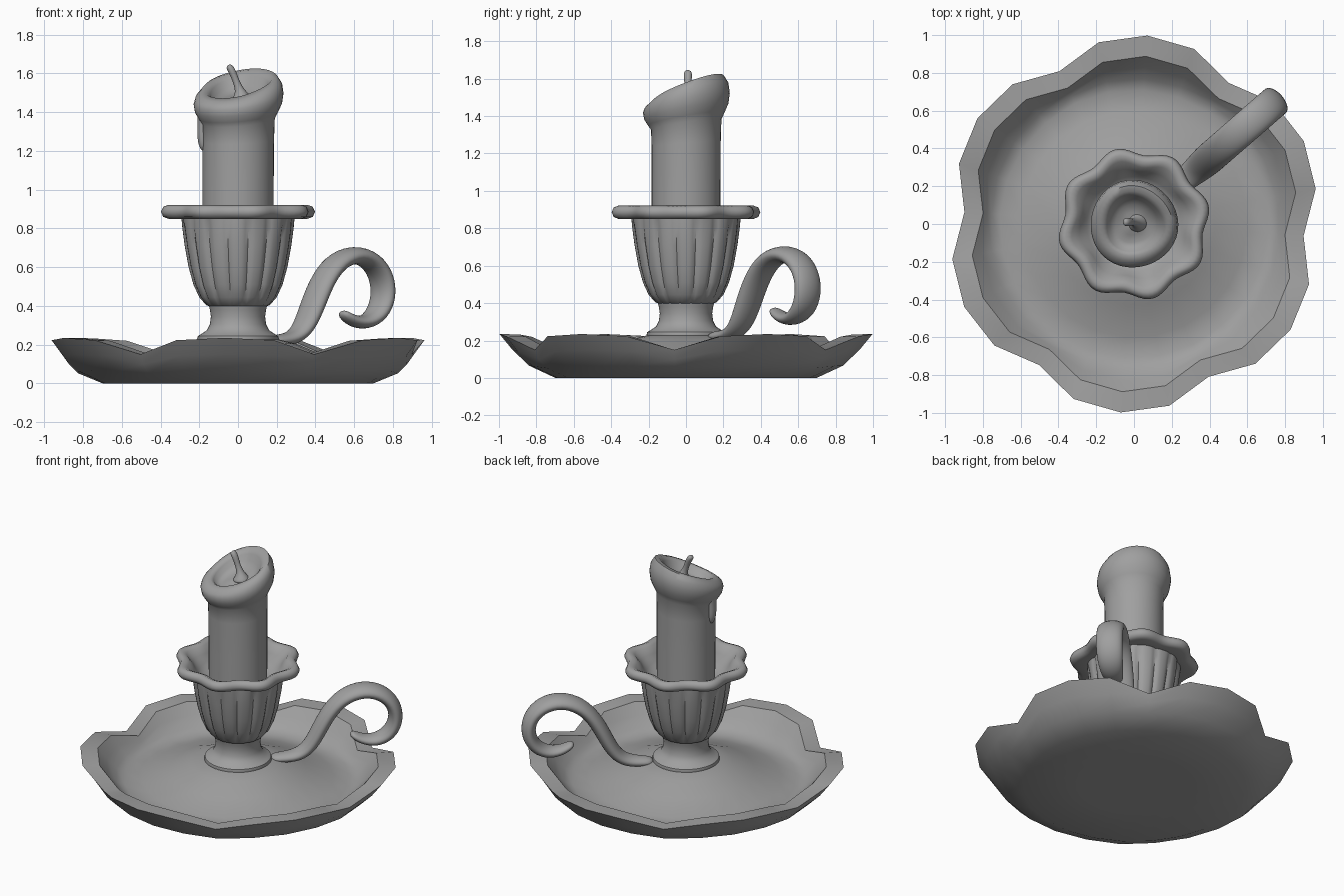
import bpy, bmesh, math
from mathutils import Vector

if "Cube" in bpy.data.objects:
    bpy.data.objects.remove(bpy.data.objects["Cube"], do_unlink=True)

grey = bpy.data.materials.new("plain_grey")
grey.use_nodes = True
GREY = (0.35, 0.35, 0.35, 1)
grey.diffuse_color = GREY
grey.node_tree.nodes["Principled BSDF"].inputs["Base Color"].default_value = GREY


def finish(name, bm, subdivide=0, angle=40):
    bmesh.ops.recalc_face_normals(bm, faces=bm.faces)
    mesh = bpy.data.meshes.new(name)
    bm.to_mesh(mesh)
    bm.free()
    mesh.materials.append(grey)
    obj = bpy.data.objects.new(name, mesh)
    bpy.context.collection.objects.link(obj)
    bpy.ops.object.select_all(action='DESELECT')
    obj.select_set(True)
    bpy.context.view_layer.objects.active = obj
    bpy.ops.object.shade_smooth_by_angle(angle=math.radians(angle))
    if subdivide:
        mod = obj.modifiers.new("Smooth", 'SUBSURF')
        mod.levels = mod.render_levels = subdivide
    return obj


def skin(bm, rings):
    """Bridge rings of points with quads and cap both ends."""
    loops = [[bm.verts.new(p) for p in ring] for ring in rings]
    n = len(loops[0])
    for a, b in zip(loops, loops[1:]):
        for i in range(n):
            j = (i + 1) % n
            bm.faces.new((a[i], a[j], b[j], b[i]))
    bm.faces.new(loops[0][::-1])
    bm.faces.new(loops[-1])


def lathe(name, profile, segments, shape, phase=0.0, **kw):
    """Turn a profile; shape(row, angle, index) returns radius and height."""
    rings = []
    for row in profile:
        ring = []
        for i in range(segments):
            a = phase + math.tau * i / segments
            r, z = shape(row, a, i)
            ring.append((r * math.cos(a), r * math.sin(a), z))
        rings.append(ring)
    bm = bmesh.new()
    skin(bm, rings)
    return finish(name, bm, **kw)


def sweep(name, path, sizes, side, sides=8, **kw):
    """Sweep an ellipse (thickness, width) along a path in a vertical plane."""
    path = [Vector(p) for p in path]
    rings = []
    for i, p in enumerate(path):
        t = (path[min(i + 1, len(path) - 1)] - path[max(i - 1, 0)]).normalized()
        normal = side.cross(t)
        thick, wide = sizes[i]
        rings.append([p + normal * thick * math.cos(k * math.tau / sides)
                      + side * wide * math.sin(k * math.tau / sides)
                      for k in range(sides)])
    bm = bmesh.new()
    skin(bm, rings)
    return finish(name, bm, **kw)


# Tray: six shallow notches in the rim; rows are radius, height, notch weight
NOTCH = [(0.9, -0.085), (0.98, -0.012), (1.0, 0.0), (0.98, -0.012)]


def tray_shape(row, a, i):
    r, z, w = row
    scale, drop = NOTCH[i % 4]
    return r * (1 + (scale - 1) * w), z + drop * w


lathe("tray", [
    (0.35, 0, 0), (0.70, 0, 0), (0.84, 0.065, 0.15), (0.93, 0.15, 0.6),
    (1.0, 0.235, 1), (0.89, 0.232, 1), (0.83, 0.165, 0.6), (0.77, 0.105, 0.2),
    (0.71, 0.075, 0), (0.60, 0.09, 0), (0.43, 0.15, 0), (0.30, 0.205, 0),
    (0.20, 0.23, 0), (0.1, 0.235, 0)], 24, tray_shape, math.radians(-4), angle=38)

# Foot and neck under the cup
lathe("foot", [
    (0.2, 0.2), (0.212, 0.225), (0.207, 0.245), (0.19, 0.255), (0.16, 0.275),
    (0.145, 0.305), (0.14, 0.345), (0.145, 0.38), (0.155, 0.42)],
    48, lambda row, a, i: row)


# Cup: rows are radius, height, flute depth, petal depth
def cup_shape(row, a, i):
    r, z, flute, petal = row
    groove = 1 - abs(math.cos(8 * a))
    wave = math.cos(8 * (a - math.radians(14)))
    return r - flute * groove ** 2 + petal * wave, z


lathe("cup", [
    (0.14, 0.395, 0, 0), (0.165, 0.405, 0.004, 0), (0.20, 0.445, 0.01, 0),
    (0.23, 0.51, 0.014, 0), (0.255, 0.60, 0.015, 0), (0.275, 0.71, 0.015, 0),
    (0.287, 0.80, 0.013, 0), (0.292, 0.852, 0.008, 0.005), (0.35, 0.85, 0, 0.018),
    (0.375, 0.86, 0, 0.02), (0.387, 0.886, 0, 0.02), (0.375, 0.912, 0, 0.02),
    (0.35, 0.921, 0, 0.02), (0.32, 0.908, 0, 0.018), (0.285, 0.865, 0, 0.01),
    (0.25, 0.82, 0, 0), (0.215, 0.79, 0, 0), (0.15, 0.78, 0, 0)],
    96, cup_shape, angle=50)


# Candle: rows are radius, height, tilt weight of the slumped melted top
def candle_shape(row, a, i):
    r, z, w = row
    bulge = 0.006 * math.cos(3 * a + 0.6) * w
    return r + bulge, z + w * r * (0.2 * math.cos(a) + 0.38 * math.sin(a))


lathe("candle", [
    (0.183, 0.77, 0), (0.184, 1.0, 0), (0.185, 1.25, 0.2), (0.188, 1.355, 0.4),
    (0.205, 1.385, 0.45), (0.225, 1.425, 0.5), (0.232, 1.47, 0.6),
    (0.224, 1.51, 0.8), (0.20, 1.54, 1), (0.17, 1.545, 1), (0.148, 1.525, 1),
    (0.13, 1.49, 1), (0.10, 1.472, 0.9), (0.06, 1.468, 0.8), (0.02, 1.475, 0.6)],
    40, candle_shape, angle=60)

# Wax drip running down the left-hand side of the candle in front view
sweep("wax_drip", [(-0.19, -0.02, 1.44), (-0.188, -0.02, 1.36),
                   (-0.186, -0.02, 1.28), (-0.182, -0.02, 1.23), (-0.178, -0.02, 1.2)],
      [(0.025, 0.05), (0.022, 0.035), (0.028, 0.035), (0.024, 0.03), (0.008, 0.012)],
      Vector((0, 1, 0)), subdivide=2, angle=180)

# Wick with a flared base
sweep("wick", [(0.02, 0.01, 1.45), (0.017, 0.01, 1.485), (0.008, 0.01, 1.515),
               (-0.01, 0.01, 1.56), (-0.027, 0.01, 1.605), (-0.042, 0.01, 1.632),
               (-0.055, 0.01, 1.64)],
      [(0.075, 0.075), (0.045, 0.045), (0.024, 0.024), (0.018, 0.018),
       (0.021, 0.024), (0.021, 0.025), (0.012, 0.014)],
      Vector((0, 1, 0)), subdivide=2, angle=180)

# Scrolled handle: reach and height along its vertical plane
AIM = math.radians(41)
out = Vector((math.cos(AIM), math.sin(AIM), 0))
scroll = [(0.2, 0.22), (0.3, 0.222), (0.38, 0.235), (0.45, 0.285), (0.51, 0.4),
          (0.57, 0.52), (0.66, 0.625), (0.79, 0.672), (0.91, 0.64), (0.985, 0.555),
          (1.0, 0.45), (0.955, 0.355), (0.865, 0.308), (0.77, 0.325), (0.705, 0.37)]
sizes = []
for k in range(len(scroll)):
    grow = min(1, 0.55 + 0.12 * k)
    fade = min(1, 0.45 + 0.17 * (len(scroll) - 1 - k))
    sizes.append((0.052 * min(grow, fade), 0.093 * min(grow, fade)))
sweep("handle", [out * s + Vector((0, 0, z)) for s, z in scroll], sizes,
      out.cross(Vector((0, 0, 1))), subdivide=2, angle=180)
